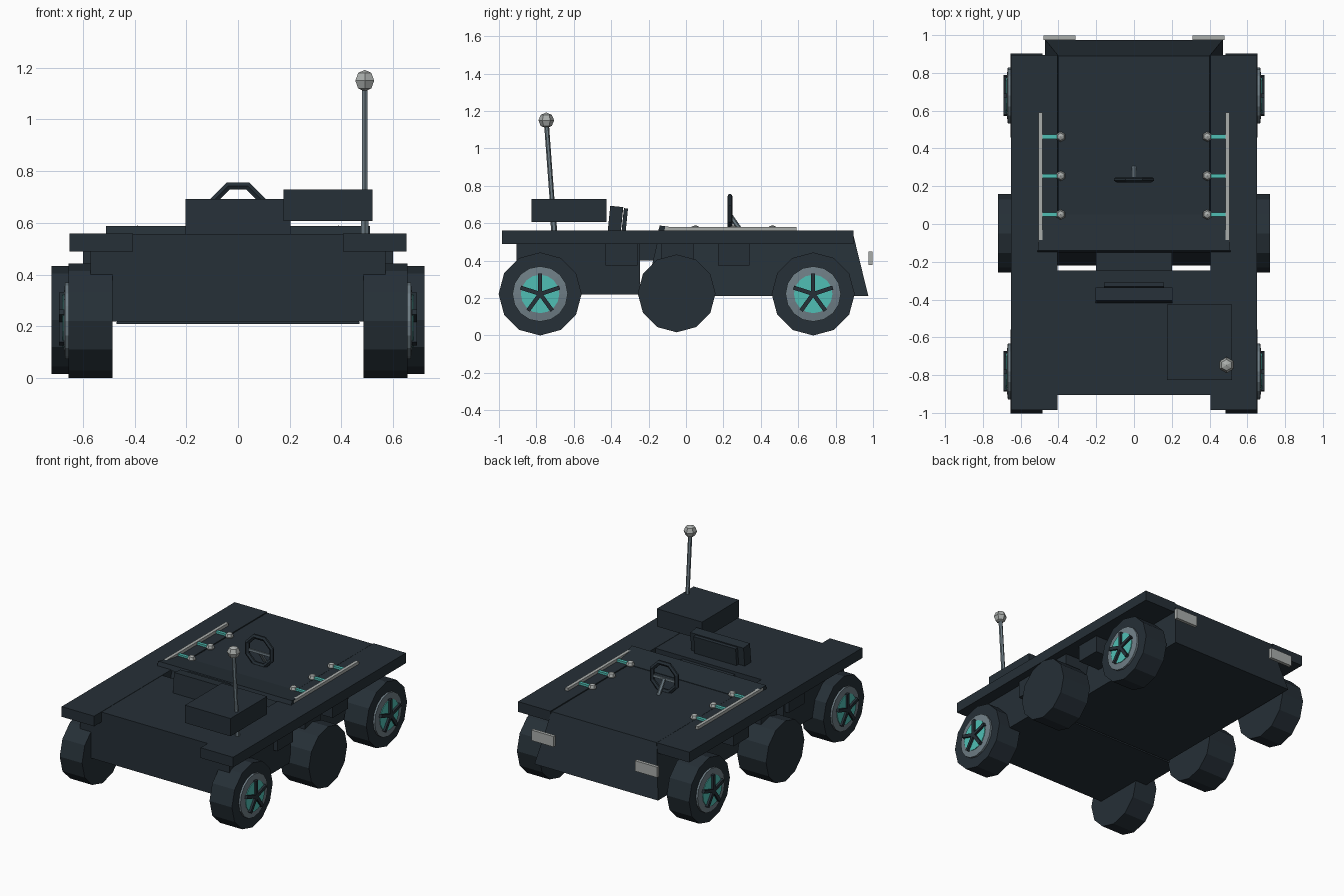
import bpy, bmesh, math
from mathutils import Vector, Matrix

if "Cube" in bpy.data.objects:
    bpy.data.objects.remove(bpy.data.objects["Cube"])


def material(name, r, g, b):
    m = bpy.data.materials.new(name)
    m.diffuse_color = (r, g, b, 1)
    m.use_nodes = True
    m.node_tree.nodes["Principled BSDF"].inputs["Base Color"].default_value = m.diffuse_color
    return m


DARK = material("dark slate", 0.019, 0.029, 0.038)
STEEL = material("steel grey", 0.16, 0.21, 0.24)
TEAL = material("teal", 0.08, 0.52, 0.46)
PALE = material("pale grey", 0.40, 0.42, 0.41)


def finish(name, bm, mat):
    bmesh.ops.recalc_face_normals(bm, faces=bm.faces)
    me = bpy.data.meshes.new(name)
    bm.to_mesh(me)
    bm.free()
    me.materials.append(mat)
    ob = bpy.data.objects.new(name, me)
    bpy.context.collection.objects.link(ob)
    return ob


def box(name, x, y, z, mat, tilt=0):
    """Box from (min, max) ranges, optionally tilted about its own x axis."""
    bm = bmesh.new()
    size = Matrix.Diagonal((x[1] - x[0], y[1] - y[0], z[1] - z[0], 1))
    mid = Vector((sum(x) / 2, sum(y) / 2, sum(z) / 2))
    bmesh.ops.create_cube(bm, size=1, matrix=Matrix.Translation(mid) @ Matrix.Rotation(tilt, 4, 'X') @ size)
    return finish(name, bm, mat)


def rod(name, a, b, r, mat, sides=6, r2=None, spin=0):
    """Cylinder or taper between two points."""
    a, b = Vector(a), Vector(b)
    d = b - a
    bm = bmesh.new()
    rot = d.to_track_quat('Z', 'Y').to_matrix().to_4x4()
    bmesh.ops.create_cone(bm, cap_ends=True, segments=sides, radius1=r, radius2=r if r2 is None else r2,
                          depth=d.length,
                          matrix=Matrix.Translation((a + b) / 2) @ rot @ Matrix.Rotation(spin, 4, 'Z'))
    return finish(name, bm, mat)


def ball(name, c, r, mat, seg=6, rings=4):
    bm = bmesh.new()
    bmesh.ops.create_uvsphere(bm, u_segments=seg, v_segments=rings, radius=r, matrix=Matrix.Translation(c))
    return finish(name, bm, mat)


def ring(name, c, axis, profile, sides, mat, spin=0):
    """Sweep a closed (radius, offset) profile around an axis 'X' or 'Y'."""
    bm = bmesh.new()
    loops = []
    for i in range(sides):
        t = spin + math.tau * i / sides
        loop = []
        for r, o in profile:
            u, w = r * math.cos(t), r * math.sin(t)
            p = Vector((o, u, w)) if axis == 'X' else Vector((u, o, w))
            loop.append(bm.verts.new(p + Vector(c)))
        loops.append(loop)
    n = len(profile)
    for i in range(sides):
        a, b = loops[i], loops[(i + 1) % sides]
        for k in range(n):
            bm.faces.new((a[k], a[(k + 1) % n], b[(k + 1) % n], b[k]))
    return finish(name, bm, mat)


# Front hull block and the link to the rear hull
box("front_hull", (-0.57, 0.57), (-0.905, -0.245), (0.22, 0.558), DARK)
box("hull_link", (-0.2, 0.2), (-0.25, -0.14), (0.40, 0.54), DARK)

# Rear hull, tapering toward the deck
bm = bmesh.new()
low = [bm.verts.new((x, y, 0.21)) for x, y in ((-0.47, -0.22), (0.47, -0.22), (0.47, 0.975), (-0.47, 0.975))]
top = [bm.verts.new((x, y, 0.557)) for x, y in ((-0.40, -0.14), (0.40, -0.14), (0.40, 0.89), (-0.40, 0.89))]
bm.faces.new(low)
bm.faces.new(top)
for i in range(4):
    j = (i + 1) % 4
    bm.faces.new((low[i], low[j], top[j], top[i]))
finish("rear_hull", bm, DARK)

# Thin wedge at the front of the rear deck
bm = bmesh.new()
side = ((-0.15, 0.555), (-0.14, 0.588), (0.05, 0.56), (0.05, 0.555))
ends = [[bm.verts.new((s * (0.51 if y < 0 else 0.485), y, z)) for y, z in side] for s in (-1, 1)]
for e in ends:
    bm.faces.new(e)
for i in range(4):
    j = (i + 1) % 4
    bm.faces.new((ends[0][i], ends[0][j], ends[1][j], ends[1][i]))
finish("deck_wedge", bm, DARK)

# Seat back with its pad, and the floating equipment box
box("seat_back", (-0.203, 0.203), (-0.412, -0.342), (0.55, 0.69), DARK, -0.1)
box("seat_pad", (-0.16, 0.16), (-0.338, -0.316), (0.56, 0.68), DARK, -0.1)
box("equipment_box", (0.175, 0.52), (-0.825, -0.425), (0.608, 0.73), DARK)

# Antenna
rod("antenna_base", (0.49, -0.704, 0.555), (0.49, -0.712, 0.64), 0.016, STEEL)
rod("antenna_mast", (0.49, -0.704, 0.56), (0.49, -0.745, 1.12), 0.013, STEEL)
ball("antenna_tip", (0.49, -0.747, 1.15), 0.042, PALE)

# Steering wheel with crossbar and column
ring("steering_wheel", (0, 0.235, 0.65), 'Y',
     [(0.115, -0.006), (0.115, 0.006), (0.1, 0.014), (0.085, 0.006), (0.085, -0.006), (0.1, -0.014)],
     8, DARK, math.pi / 8)
box("steering_crossbar", (-0.09, 0.09), (0.229, 0.241), (0.632, 0.648), STEEL)
rod("steering_column", (0, 0.237, 0.64), (0, 0.30, 0.55), 0.013, STEEL)


def road_wheel(prefix, s, y):
    """Tyre with a steel rim, teal hub disc and five dark spokes."""
    z = 0.222
    rod(prefix + "_tyre", (s * 0.485, y, z), (s * 0.655, y, z), 0.222, DARK, 12)
    ring(prefix + "_rim", (0, y, z), 'X',
         [(0.148, s * 0.65), (0.148, s * 0.668), (0.10, s * 0.674), (0.10, s * 0.65)], 16, STEEL)
    rod(prefix + "_hub", (s * 0.65, y, z), (s * 0.678, y, z), 0.103, TEAL, 16)
    for k in range(5):
        t = math.pi / 2 + math.tau * k / 5
        spoke = box(prefix + "_spoke", (0.668, 0.692), (0, 0.11), (-0.011, 0.011), DARK)
        spoke.data.transform(Matrix.Translation((0, y, z)) @ Matrix.Rotation(t, 4, 'X'))
        if s < 0:
            spoke.data.transform(Matrix.Scale(-1, 4, (1, 0, 0)))
            spoke.data.flip_normals()


for s, label in ((-1, "left"), (1, "right")):
    def span(a, b):
        return tuple(sorted((s * a, s * b)))

    # Fender slab and the brackets below it
    box(label + "_fender", span(0.405, 0.652), (-0.985, 0.895), (0.49, 0.56), DARK)
    for y in (-0.345, -0.045, 0.255):
        box(label + "_bracket", span(0.41, 0.60), (y - 0.085, y + 0.085), (0.375, 0.495), DARK)

    # Wheels: two spoked ones and a plain wider-set middle one
    road_wheel(label + "_front_wheel", s, -0.78)
    road_wheel(label + "_rear_wheel", s, 0.68)
    rod(label + "_middle_wheel", (s * 0.50, -0.05, 0.225), (s * 0.72, -0.05, 0.225), 0.208, DARK, 12)

    # Rear light
    box(label + "_rear_light", span(0.31, 0.478), (0.975, 0.997), (0.378, 0.45), PALE)

    # Deck rail with teal pegs and knobs
    box(label + "_rail", span(0.484, 0.506), (-0.13, 0.59), (0.556, 0.58), PALE)
    for y in (0.05, 0.255, 0.462):
        box(label + "_peg", span(0.39, 0.49), (y - 0.011, y + 0.011), (0.556, 0.574), TEAL)
        ball(label + "_knob", (s * 0.388, y, 0.563), 0.027, PALE)
